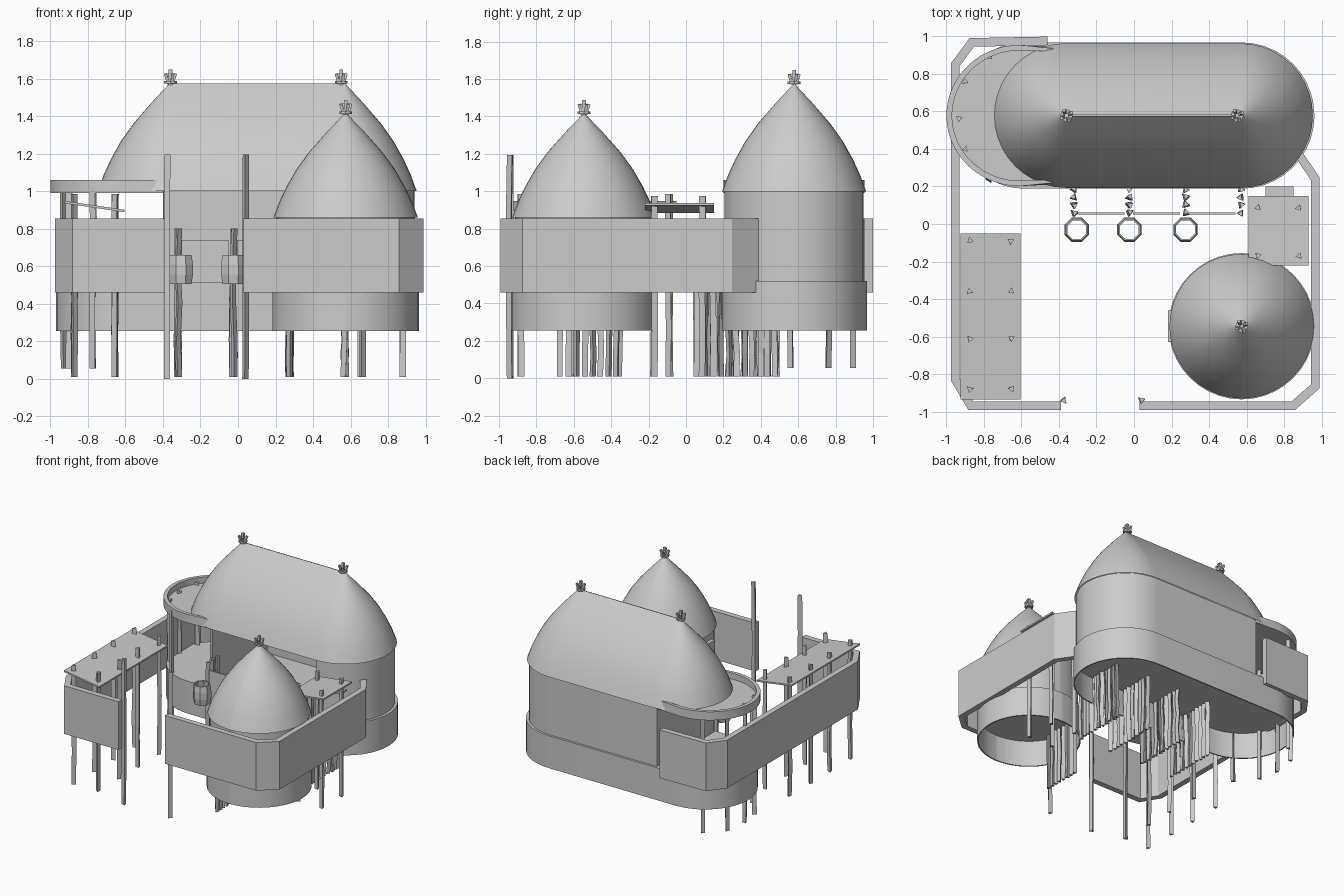
import bpy, math, random
from math import cos, sin, pi
from mathutils import Vector

random.seed(4)
if "Cube" in bpy.data.objects:
    bpy.data.objects.remove(bpy.data.objects["Cube"])

grey = bpy.data.materials.new("plain grey")
grey.use_nodes = True
grey.diffuse_color = (0.6, 0.6, 0.6, 1)
grey.node_tree.nodes["Principled BSDF"].inputs["Base Color"].default_value = (0.6, 0.6, 0.6, 1)


def make(name, verts, faces, smooth=False):
    mesh = bpy.data.meshes.new(name)
    mesh.from_pydata(verts, [], faces)
    mesh.materials.append(grey)
    obj = bpy.data.objects.new(name, mesh)
    bpy.context.collection.objects.link(obj)
    if smooth:
        bpy.ops.object.select_all(action='DESELECT')
        obj.select_set(True)
        bpy.context.view_layer.objects.active = obj
        bpy.ops.object.shade_smooth_by_angle(angle=math.radians(35))
    return obj


def loft(name, rings, smooth=True, caps=True):
    """Skin a stack of equal-length counter-clockwise rings."""
    n = len(rings[0])
    verts = [p for ring in rings for p in ring]
    faces = [(k * n + i, k * n + (i + 1) % n, (k + 1) * n + (i + 1) % n, (k + 1) * n + i)
             for k in range(len(rings) - 1) for i in range(n)]
    if caps:
        faces.append(tuple(reversed(range(n))))
        faces.append(tuple(range(len(verts) - n, len(verts))))
    return make(name, verts, faces, smooth)


def oval(x0, x1, y, r, z, flat=False, n=20):
    """Ring with a round right end and a round or flat left end."""
    pts = [(x1 + r * cos(a), y + r * sin(a), z)
           for a in (pi * (i / n - 0.5) for i in range(n + 1))]
    if flat:
        return pts + [(x0, y + r, z), (x0, y - r, z)]
    return pts + [(x0 - r * cos(a), y - r * sin(a), z)
                  for a in (pi * (i / n - 0.5) for i in range(n + 1))]


def palisade(name, path):
    n = len(path)
    verts = [(x, y, z) for z in (0.46, 0.855) for x, y in path]
    obj = make(name, verts, [(i, i + 1, n + i + 1, n + i) for i in range(n - 1)])
    mod = obj.modifiers.new("thickness", 'SOLIDIFY')
    mod.thickness, mod.offset, mod.use_even_offset = 0.046, 0, True


def post(name, x, y, z0, z1, r=0.02, wobble=0.003, steps=4):
    """Rough three-sided pole, slightly crooked."""
    turn = random.uniform(0, 2 * pi)
    rings = []
    for k in range(steps + 1):
        dx, dy = random.uniform(-wobble, wobble), random.uniform(-wobble, wobble)
        z = z0 + (z1 - z0) * k / steps
        rings.append([(x + dx + r * cos(turn + t * 2 * pi / 3),
                       y + dy + r * sin(turn + t * 2 * pi / 3), z) for t in range(3)])
    loft(name, rings, False)


def plate(name, x0, x1, y0, y1, z_left, z_right, thick):
    low = [(x0, y0, z_left), (x1, y0, z_right), (x1, y1, z_right), (x0, y1, z_left)]
    return loft(name, [low, [(x, y, z + thick) for x, y, z in low]], False)


def spike(name, base, tip, r):
    axis = (Vector(tip) - Vector(base)).normalized()
    u = axis.orthogonal().normalized()
    v = axis.cross(u)
    rings = [[tuple(Vector(c) + r * (u * cos(t * pi / 2) + v * sin(t * pi / 2))) for t in range(4)]
             for c in (base, tip)]
    loft(name, rings, False)


def finial(x, y, z):
    """Tied pole ends sticking out of a roof peak."""
    loft("finial_collar", [oval(x, x, y, 0.034, z + h, n=4) for h in (0.0, 0.014)], False)
    spike("finial_pole", (x, y, z - 0.02), (x, y, z + 0.075), 0.014)
    for k in range(4):
        a = (k + 0.3) * pi / 2
        spike("finial_pole", (x + 0.012 * cos(a), y + 0.012 * sin(a), z),
              (x + 0.03 * cos(a), y + 0.03 * sin(a), z + 0.053), 0.011)


roof_profile = [(0.385, 0), (0.352, 0.09), (0.315, 0.17), (0.262, 0.265),
                (0.195, 0.36), (0.1, 0.47), (0.002, 0.575)]


def skirt(name, x0, x1, y, z0, z1):
    """Hollow below, with a floor on top."""
    rings = [(0.38, 0.47), (0.38, z0), (0.39, z0), (0.39, z1)]
    loft(name, [oval(x0, x1, y, r, z) for r, z in rings])


# Long house: hollow skirt, wall left open at the front, curved thatch
HY = 0.578
skirt("house_skirt", -0.58, 0.572, HY, 0.255, 0.52)
inner, outer = oval(-0.386, 0.568, HY, 0.358, 0, True), oval(-0.4, 0.568, HY, 0.372, 0, True)
loft("house_wall", [[(a[0], a[1], 0.51), (a[0], a[1], 1.005), (b[0], b[1], 1.005), (b[0], b[1], 0.51)]
                    for a, b in zip(inner, outer)])
loft("house_roof", [oval(-0.363, 0.568, HY, r, 1.0 + h) for r, h in roof_profile], caps=False)
for x in (-0.36, 0.55):
    finial(x, HY, 1.573)

# Round tower
TX, TY = 0.574, -0.545
skirt("tower_skirt", TX, TX, TY, 0.255, 0.5)
loft("tower_wall", [oval(TX, TX, TY, 0.37, z) for z in (0.49, 0.86)])
loft("tower_roof", [oval(TX, TX, TY, r, 0.86 + h * 0.97) for r, h in roof_profile])
plate("tower_door", 0.18, 0.21, -0.63, -0.46, 0.5, 0.5, 0.3)
finial(TX, TY, 1.412)

# Porch: low parapet around a half-round canopy on poles
PX = -0.61
turns = [pi * (0.5 + i / 28) for i in range(29)]
sections = [[(PX + r * cos(a), HY + 0.965 * r * sin(a), z)
             for r, z in ((0.36, 0.99), (0.36, 1.06), (0.39, 1.06), (0.39, 0.99))] for a in turns]
start, end = ([(-0.4, HY + s * r, z) for r, z in ((0.34, 0.99), (0.34, 1.06), (0.355, 1.06), (0.365, 0.99))]
              for s in (1, -1))
loft("porch_parapet", [start] + sections + [end])
rim = [(PX + 0.37 * cos(a), HY + 0.36 * sin(a)) for a in turns] + [(-0.39, HY - 0.35), (-0.39, HY + 0.35)]
loft("porch_canopy", [[(x, y, z) for x, y in rim] for z in (0.995, 1.01)], False)
for x, y in ((-0.77, 0.89), (-0.9, 0.76), (-0.93, 0.56), (-0.9, 0.4), (-0.77, 0.24)):
    post("porch_post", x, y, 0.055, 1.03)

# Palisade walls
palisade("palisade_left", [(-0.39, -0.968), (-0.87, -0.968), (-0.952, -0.83), (-0.952, 0.85),
                           (-0.865, 0.968), (-0.46, 0.976)])
palisade("palisade_right", [(0.03, -0.968), (0.85, -0.968), (0.967, -0.865), (0.967, 0.24),
                            (0.875, 0.375)])
for x in (-0.375, 0.04):
    post("gate_post", x, -0.94, 0, 1.195)

# Tilted lookout platforms on poles
plate("left_platform", -0.925, -0.605, -0.935, -0.05, 0.935, 0.888, 0.013)
for x in (-0.875, -0.655):
    for y in (-0.09, -0.36, -0.61, -0.88):
        post("platform_post", x, y, 0.01, 0.985)
plate("right_platform", 0.61, 0.93, -0.22, 0.15, 0.885, 0.925, 0.013)
for x in (0.66, 0.88):
    for y in (-0.17, 0.085):
        post("platform_post", x, y, 0.01, 0.975)
plate("platform_step", 0.7, 0.85, 0.14, 0.2, 0.78, 0.82, 0.013)

# Rows of poles running into the open hall, and a row under the tower
for x in (-0.32, -0.025, 0.275, 0.57):
    for k in range(11):
        y = 0.06 + 0.042 * k
        post("house_post", x, y, 0.01, 0.8 if y < 0.2 else 0.5, 0.019, 0.006)
for k in range(8):
    post("tower_post", 0.275, -0.67 + 0.043 * k, 0.01, 0.48, 0.019)

# Screens between the front poles
for x in (-0.3, -0.005, 0.29):
    plate("front_screen", x, x + 0.25, 0.05, 0.06, 0.51, 0.51, 0.23)

# Open eight-sided barrels
for x in (-0.305, -0.025, 0.275):
    rings = [[(x + r * cos(pi / 8 + t * pi / 4), -0.03 + r * sin(pi / 8 + t * pi / 4), z) for t in range(8)]
             for r, z in ((0.062, 0.505), (0.07, 0.555), (0.07, 0.61), (0.062, 0.66))]
    barrel = loft("barrel", rings, False, False)
    barrel.modifiers.new("thickness", 'SOLIDIFY').thickness = 0.008
